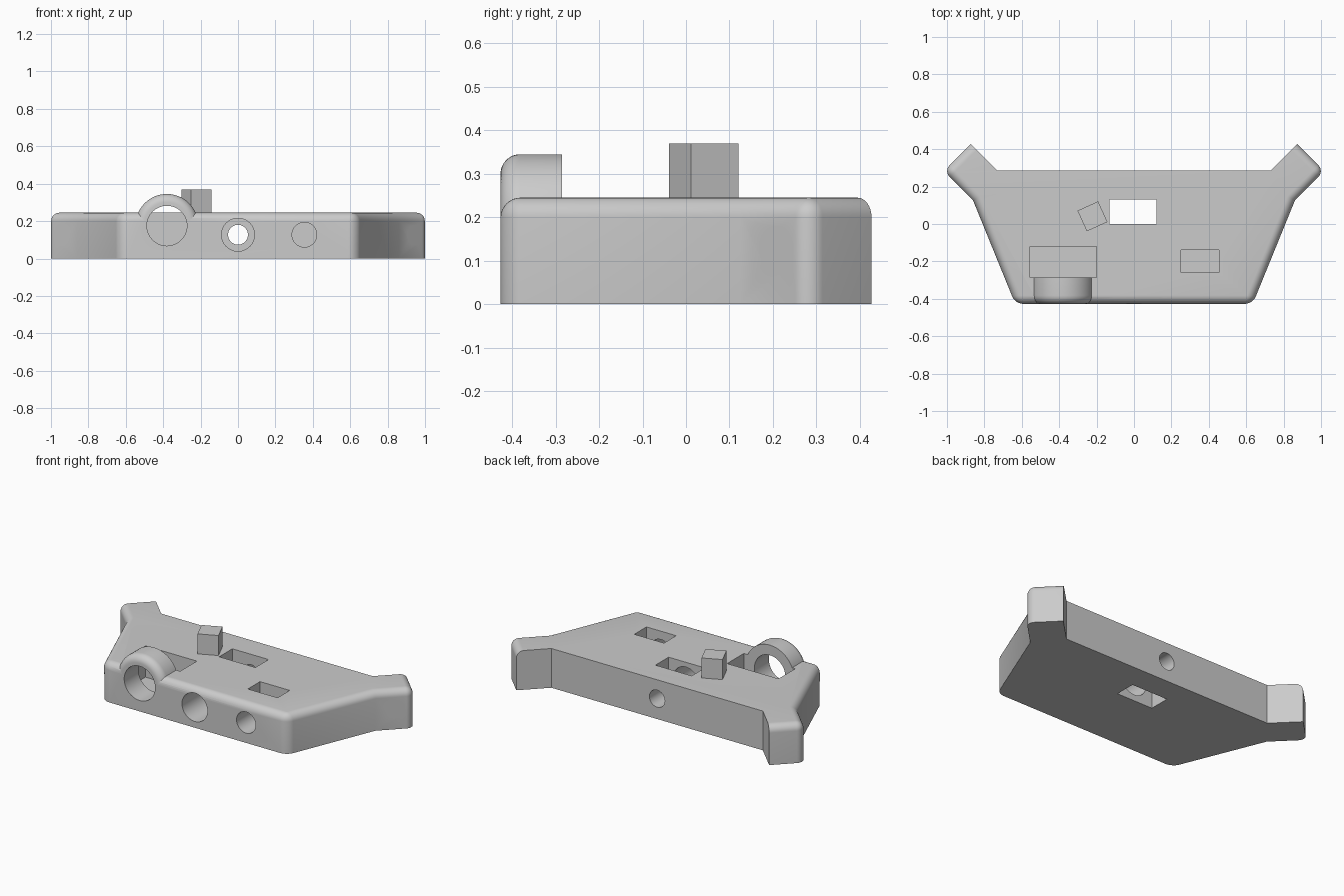
import bpy, bmesh
from math import radians, pi
from mathutils import Matrix, Vector

if "Cube" in bpy.data.objects:
    bpy.data.objects.remove(bpy.data.objects["Cube"])

HEIGHT, FILLET = 0.245, 0.045

grey = bpy.data.materials.new("light grey")
grey.use_nodes = True
grey.diffuse_color = (0.6, 0.6, 0.6, 1)
grey.node_tree.nodes["Principled BSDF"].inputs["Base Color"].default_value = (0.6, 0.6, 0.6, 1)


def make_object(name, bm):
    bmesh.ops.recalc_face_normals(bm, faces=bm.faces)
    mesh = bpy.data.meshes.new(name)
    bm.to_mesh(mesh)
    bm.free()
    mesh.materials.append(grey)
    obj = bpy.data.objects.new(name, mesh)
    bpy.context.collection.objects.link(obj)
    return obj


def box(name, low, high, turn=0):
    low, high = Vector(low), Vector(high)
    bm = bmesh.new()
    place = (Matrix.Translation((low + high) / 2) @ Matrix.Rotation(turn, 4, "Z")
             @ Matrix.Diagonal((*(high - low), 1)))
    bmesh.ops.create_cube(bm, size=1, matrix=place)
    return make_object(name, bm)


def rod(name, start, end, radius, fillet=0):
    """Cylinder between two points, with an optional fillet round its start."""
    start, end = Vector(start), Vector(end)
    axis = end - start
    bm = bmesh.new()
    bmesh.ops.create_cone(bm, cap_ends=True, segments=64, radius1=radius,
                          radius2=radius, depth=axis.length)
    if fillet:
        rim = [e for e in bm.edges if all(v.co.z < 0 for v in e.verts)]
        bmesh.ops.bevel(bm, geom=rim, offset=fillet, segments=8,
                        profile=0.5, affect="EDGES")
    turn = axis.to_track_quat("Z", "Y").to_matrix().to_4x4()
    bm.transform(Matrix.Translation((start + end) / 2) @ turn)
    return make_object(name, bm)


def combine(target, tool, operation="DIFFERENCE"):
    mod = target.modifiers.new("combine", "BOOLEAN")
    mod.operation, mod.solver, mod.object = operation, "EXACT", tool
    bpy.context.view_layer.objects.active = target
    bpy.ops.object.modifier_apply(modifier=mod.name)
    bpy.data.objects.remove(tool)


# Body plate: half outline mirrored, extruded, outer edges rounded
half = [(0.635, -0.427), (0.86, 0.125), (1.0175, 0.2825), (0.873, 0.427), (0.73, 0.285)]
outline = half + [(-x, y) for x, y in reversed(half)]
count = len(outline)
bm = bmesh.new()
bottom = [bm.verts.new((x, y, 0)) for x, y in outline]
top = [bm.verts.new((x, y, HEIGHT)) for x, y in outline]
bm.faces.new(bottom)
bm.faces.new(top)
for i in range(count):
    j = (i + 1) % count
    bm.faces.new((bottom[i], bottom[j], top[j], top[i]))
sharp_sides = (3, 4, 5)  # inner arm faces and back stay sharp
rounded = [bm.edges.get((top[i], top[(i + 1) % count]))
           for i in range(count) if i not in sharp_sides]
rounded += [bm.edges.get((bottom[i], top[i])) for i in (0, 2, count - 3, count - 1)]
bmesh.ops.recalc_face_normals(bm, faces=bm.faces)
bmesh.ops.bevel(bm, geom=rounded, offset=FILLET, segments=8, profile=0.5, affect="EDGES")
body = make_object("body_plate", bm)

# Round boss on the front
combine(body, rod("boss", (-0.38, -0.427, 0.177), (-0.38, -0.2, 0.177), 0.168, FILLET), "UNION")

# Pockets: behind the boss, centre (open below), and small one
combine(body, box("boss_pocket", (-0.555, -0.285, 0.05), (-0.2, -0.12, 0.6)))
combine(body, box("centre_pocket", (-0.13, 0, -0.1), (0.12, 0.13, 0.6)))
combine(body, box("small_pocket", (0.25, -0.26, 0.05), (0.455, -0.14, 0.6)))

# Bores from the front into the pockets, and the narrow one out of the back
combine(body, rod("boss_bore", (-0.38, -0.6, 0.175), (-0.38, -0.2, 0.175), 0.107))
combine(body, rod("centre_bore", (0, -0.6, 0.127), (0, 0.05, 0.127), 0.088))
combine(body, rod("back_bore", (0, 0.06, 0.127), (0, 0.5, 0.127), 0.053))
combine(body, rod("small_bore", (0.355, -0.6, 0.127), (0.355, -0.2, 0.127), 0.066))

# Cross holes through both arms
for side in (-1, 1):
    combine(body, rod("arm_hole", (side * 1.04, 0.111, 0.125), (side * 0.7, 0.451, 0.125), 0.053))

# Turned block with its own cross hole
block = box("turned_block", (-0.2825, -0.0195, HEIGHT - 0.01), (-0.1615, 0.1015, 0.37), radians(24.5))
along = Matrix.Rotation(radians(24.5), 3, "Z") @ Vector((0, 0.15, 0))
middle = Vector((-0.222, 0.041, 0.31))
combine(block, rod("block_hole", middle - along, middle + along, 0.031))

# Smooth shading with sharp edges kept
for obj in (body, block):
    bpy.ops.object.select_all(action="DESELECT")
    obj.select_set(True)
    bpy.context.view_layer.objects.active = obj
    bpy.ops.object.shade_smooth_by_angle(angle=radians(30))
